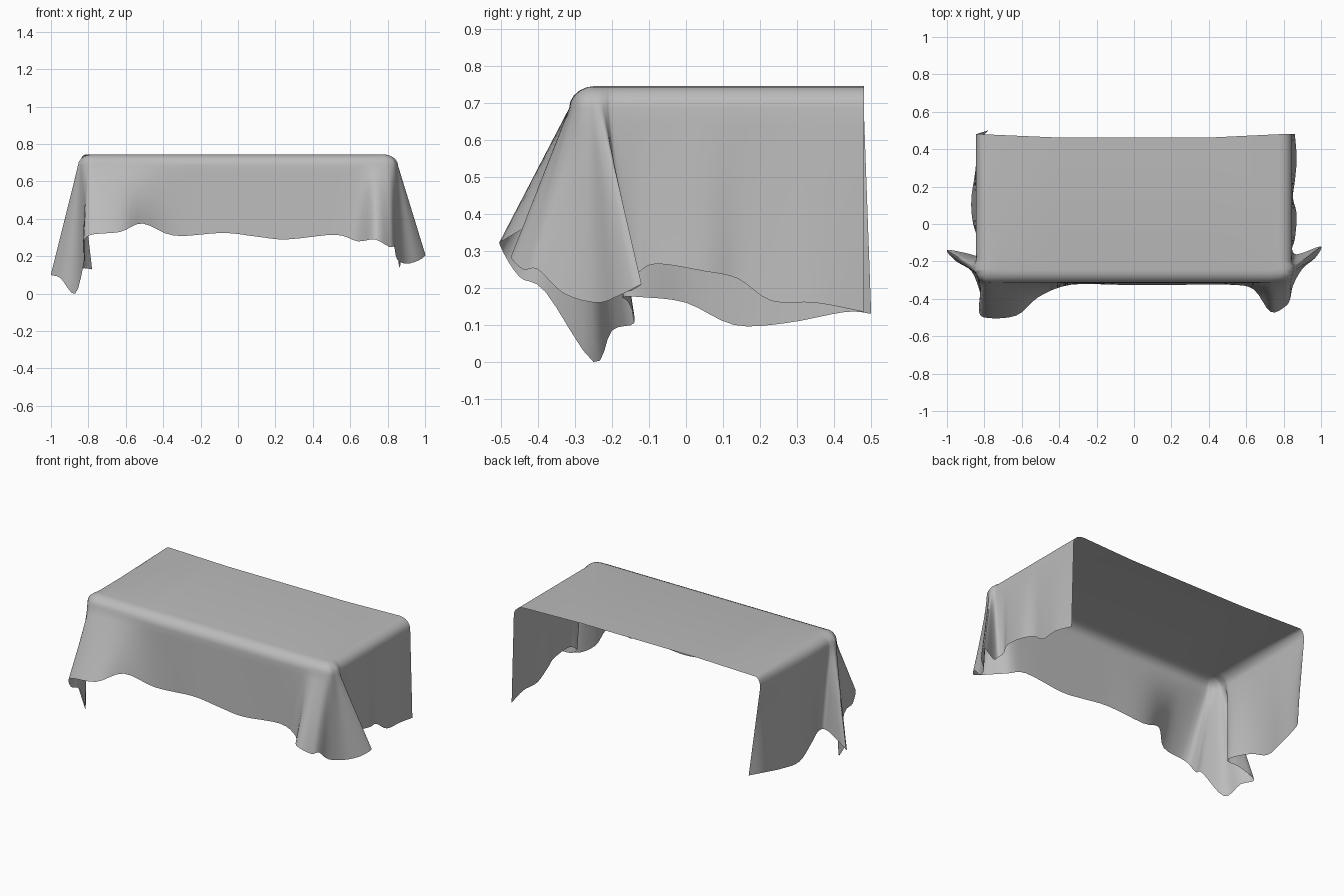
import bpy
import bmesh
import math
from mathutils import Vector

default_cube = bpy.data.objects.get("Cube")
if default_cube:
    bpy.data.objects.remove(default_cube, do_unlink=True)

TOP = 0.745          # height of the flat top
HALF_WIDTH = 0.845   # side walls
FRONT = -0.315       # front wall
DROP = 0.06          # height of the rounded shoulder
STEPS = 4            # smooth columns between two stations
WALL_ROWS = 10
ROUND_ROWS = 5


def side_wall(sign, hem):
    """Stations for a side wall: hem points are (x, y, z)."""
    return [(x, y, z, sign * HALF_WIDTH, min(y, 0.48)) for x, y, z in hem]


def front_wall(hem):
    """Stations for the front wall: hem points are (x, z)."""
    return [(x, FRONT - 0.01, z, x, FRONT) for x, z in hem]


# Left side wall, from the open back towards the front
left_side = side_wall(1, [
    (0.86, 0.48, 0.135), (0.87, 0.35, 0.16), (0.86, 0.23, 0.165),
    (0.85, 0.14, 0.225), (0.87, 0.05, 0.245), (0.86, -0.08, 0.265)])

# Left corner fold: hem x, y, z, then shoulder x, y
left_corner = [
    (0.845, -0.13, 0.24, 0.845, -0.14), (0.86, -0.16, 0.22, 0.845, -0.2),
    (0.9, -0.155, 0.19, 0.85, -0.215), (1.0, -0.12, 0.21, 0.855, -0.23),
    (0.97, -0.18, 0.18, 0.855, -0.245), (0.9, -0.24, 0.16, 0.85, -0.26),
    (0.85, -0.33, 0.185, 0.84, -0.285), (0.835, -0.4, 0.25, 0.82, -0.3),
    (0.81, -0.44, 0.25, 0.79, -0.31), (0.73, -0.47, 0.29, 0.73, FRONT),
    (0.64, -0.35, 0.28, 0.66, FRONT)]

# Front wall hem
front = front_wall([(0.52, 0.315), (0.26, 0.29), (0.1, 0.305),
                    (-0.08, 0.325), (-0.34, 0.31)])

# Right corner fold, hanging lower than the left one
right_corner = [
    (-0.51, -0.39, 0.375, -0.5, FRONT), (-0.63, -0.49, 0.33, -0.65, FRONT),
    (-0.8, -0.5, 0.31, -0.78, FRONT), (-0.83, -0.45, 0.23, -0.81, -0.305),
    (-0.82, -0.38, 0.19, -0.83, -0.29), (-0.87, -0.25, 0.0, -0.845, -0.265),
    (-0.95, -0.2, 0.085, -0.855, -0.25), (-1.0, -0.14, 0.105, -0.855, -0.23),
    (-0.9, -0.155, 0.16, -0.85, -0.21), (-0.83, -0.17, 0.175, -0.845, -0.19),
    (-0.82, -0.12, 0.175, -0.845, -0.13)]

# Right side wall, from the front to the open back
right_side = side_wall(-1, [
    (-0.86, 0.0, 0.16), (-0.87, 0.13, 0.1), (-0.85, 0.27, 0.105),
    (-0.83, 0.43, 0.135), (-0.78, 0.5, 0.13)])

stations = [Vector(s) for s in
            left_side + left_corner + front + right_corner + right_side]


def smooth_path(points):
    """Curve through all the stations."""
    path = []
    last = len(points) - 1
    for i in range(last):
        a, b = points[max(i - 1, 0)], points[i]
        c, d = points[i + 1], points[min(i + 2, last)]
        for k in range(STEPS):
            t = k / STEPS
            path.append(b + (c - a) * (t / 2)
                        + (a * 2 - b * 5 + c * 4 - d) * (t * t / 2)
                        + (b * 3 - a - c * 3 + d) * (t ** 3 / 2))
    return path + [points[last]]


def column(station):
    """One strip of the cloth, from the flat top down to the hem."""
    hx, hy, hz, sx, sy = station
    radius = 0.07
    if sx < 0:
        radius -= 0.04 * max(0, min(1, sy * 2))   # tighter at the right back
    limit = HALF_WIDTH - radius
    inner = Vector((max(-limit, min(limit, sx)), max(sy, FRONT + radius), TOP))
    shoulder = Vector((sx, sy, TOP - DROP))
    hem = Vector((hx, hy, max(hz, 0)))
    points = []
    for k in range(ROUND_ROWS):
        a = math.pi / 2 * k / ROUND_ROWS
        p = inner.lerp(shoulder, math.sin(a))
        p.z = TOP - DROP * (1 - math.cos(a))
        points.append(p)
    points += [shoulder.lerp(hem, k / WALL_ROWS) for k in range(WALL_ROWS + 1)]
    return points


# Hanging walls
bm = bmesh.new()
grid = [[bm.verts.new(p) for p in column(s)] for s in smooth_path(stations)]
for left, right in zip(grid, grid[1:]):
    for j in range(len(left) - 1):
        bm.faces.new((left[j], right[j], right[j + 1], left[j + 1]))

# Flat top, with a back edge that sags slightly inward
back_edge = [bm.verts.new((x, 0.462, TOP)) for x in (0.4, 0, -0.4)]
rim = [col[0] for col in grid]
bm.faces.new(list(reversed(rim)) + back_edge)
bmesh.ops.remove_doubles(bm, verts=bm.verts, dist=0.0005)
bmesh.ops.triangulate(bm, faces=[f for f in bm.faces if len(f.verts) > 4])

mesh = bpy.data.meshes.new("tablecloth")
bm.to_mesh(mesh)
bm.free()
cloth = bpy.data.objects.new("tablecloth", mesh)
bpy.context.collection.objects.link(cloth)

# Plain grey fabric
colour = (0.5, 0.5, 0.5, 1)
fabric = bpy.data.materials.new("grey_fabric")
fabric.use_nodes = True
fabric.diffuse_color = colour
fabric.node_tree.nodes["Principled BSDF"].inputs["Base Color"].default_value = colour
mesh.materials.append(fabric)

bpy.ops.object.select_all(action="DESELECT")
cloth.select_set(True)
bpy.context.view_layer.objects.active = cloth
bpy.ops.object.shade_smooth_by_angle(angle=math.radians(60))
